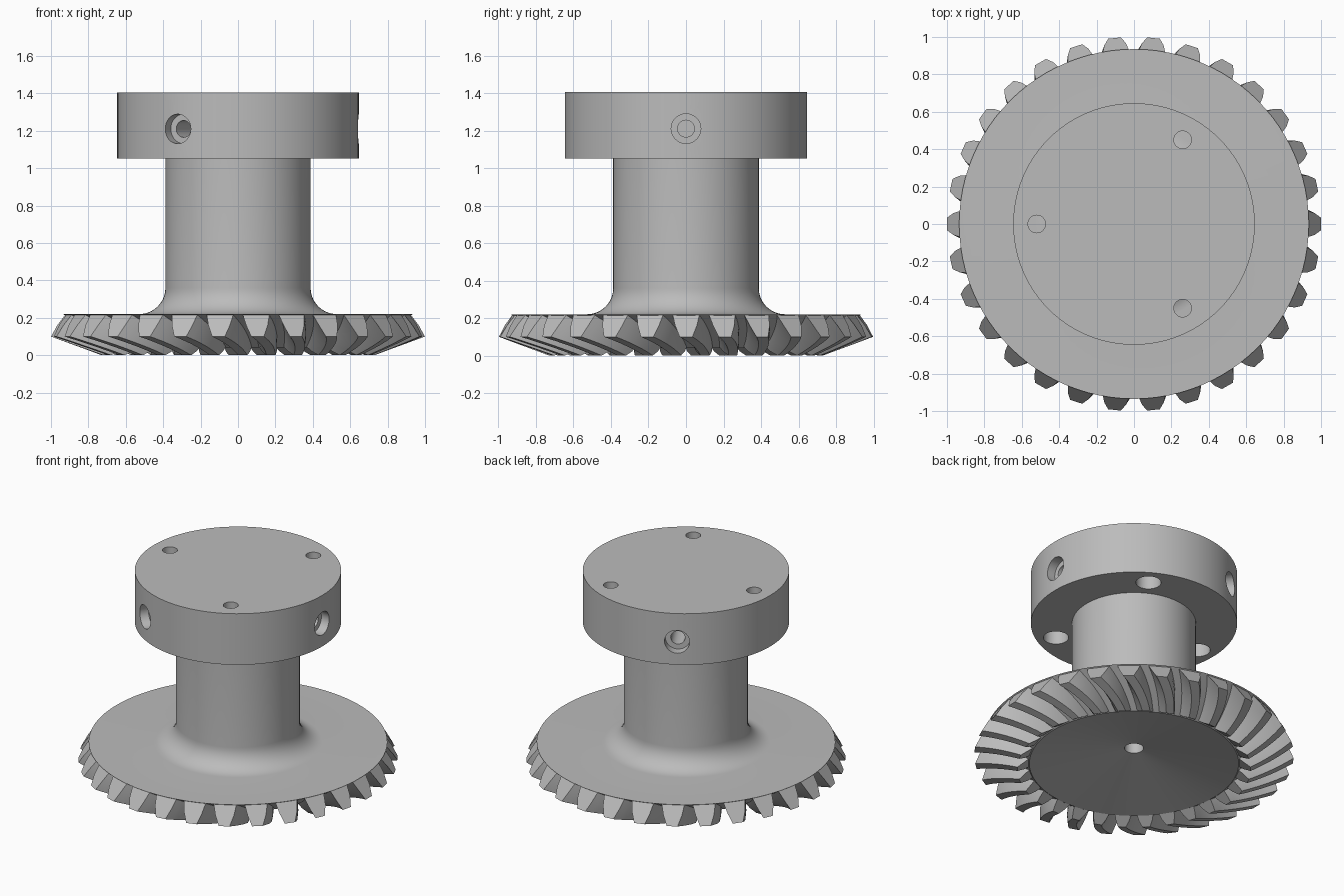
import bpy, bmesh, math
from mathutils import Matrix, Vector

cube = bpy.data.objects.get("Cube")
if cube:
    bpy.data.objects.remove(cube, do_unlink=True)

steel = bpy.data.materials.new("grey steel")
steel.use_nodes = True
colour = (0.5, 0.5, 0.5, 1)
steel.diffuse_color = colour
steel.node_tree.nodes["Principled BSDF"].inputs["Base Color"].default_value = colour

TEETH = 30
TWIST = math.radians(8)


def finish(name, bm):
    bmesh.ops.recalc_face_normals(bm, faces=bm.faces)
    mesh = bpy.data.meshes.new(name)
    bm.to_mesh(mesh)
    bm.free()
    mesh.materials.append(steel)
    obj = bpy.data.objects.new(name, mesh)
    bpy.context.collection.objects.link(obj)
    return obj


def smooth(obj, angle=30):
    bpy.ops.object.select_all(action='DESELECT')
    obj.select_set(True)
    bpy.context.view_layer.objects.active = obj
    bpy.ops.object.shade_smooth_by_angle(angle=math.radians(angle))


def lathe(name, profile, steps=96):
    bm = bmesh.new()
    verts = [bm.verts.new((r, 0, z)) for r, z in profile]
    edges = [bm.edges.new(pair) for pair in zip(verts, verts[1:])]
    bmesh.ops.spin(bm, geom=verts + edges, cent=(0, 0, 0), axis=(0, 0, 1),
                   angle=math.tau, steps=steps, use_merge=False)
    bmesh.ops.remove_doubles(bm, verts=bm.verts, dist=1e-4)
    return finish(name, bm)


def cylinder(bm, radius, start, end, segments=32):
    start, end = Vector(start), Vector(end)
    axis = end - start
    place = Matrix.Translation((start + end) / 2) @ axis.to_track_quat('Z', 'Y').to_matrix().to_4x4()
    bmesh.ops.create_cone(bm, cap_ends=True, segments=segments, radius1=radius,
                          radius2=radius, depth=axis.length, matrix=place)


# Gear body and shaft: blind bore, dished underside, root cone, fillet, shaft
fillet = [(0.528 - 0.14 * math.sin(a), 0.36 - 0.14 * math.cos(a))
          for a in [math.pi / 2 * i / 10 for i in range(11)]]
body = lathe("gear_body_and_shaft",
             [(0, 0.4), (0.06, 0.4), (0.06, 0.15), (0.655, 0.04), (0.935, 0.22)]
             + fillet + [(0.388, 1.06), (0, 1.06)])
smooth(body)

# Spiral bevel teeth: sections swept from the heel to the toe
# Each level holds heel and toe (radius, height) and the heel half width
LEVELS = [((0.925, 0.219), (0.655, 0.05), 0.072),
          ((0.968, 0.16), (0.692, 0.022), 0.058),
          ((1.0, 0.1), (0.73, 0.0), 0.034)]
SECTIONS = 9
bm = bmesh.new()
for k in range(TEETH):
    rings = []
    for i in range(SECTIONS):
        t = i / (SECTIONS - 1)
        turn = math.tau * k / TEETH + TWIST * (1.25 * t - 0.25 * t * t)
        ring = []
        for side, levels in ((1, LEVELS), (-1, LEVELS[::-1])):
            for heel, toe, half in levels:
                r, z = Vector(heel).lerp(Vector(toe), t)
                a = turn + side * half * (1 - 0.28 * t) / r
                ring.append(bm.verts.new((r * math.cos(a), r * math.sin(a), z)))
        rings.append(ring)
    for one, two in zip(rings, rings[1:]):
        for j in range(len(one)):
            n = (j + 1) % len(one)
            bm.faces.new((one[j], one[n], two[n], two[j]))
    bm.faces.new(rings[0])
    bm.faces.new(rings[-1][::-1])
smooth(finish("spiral_teeth", bm), 25)

# Collar on top of the shaft
bm = bmesh.new()
cylinder(bm, 0.646, (0, 0, 1.052), (0, 0, 1.405), 96)
collar = finish("collar", bm)

# Stepped holes: three from below and three around the side
narrow, wide = bmesh.new(), bmesh.new()
for i in range(3):
    a = math.tau * i / 3
    out = Vector((math.cos(a), math.sin(a), 0))
    hub = Vector((0, 0, 1.21))
    cylinder(narrow, 0.045, hub + out * 0.32, hub + out * 0.8)
    cylinder(wide, 0.079, hub + out * 0.582, hub + out * 0.8)
    post = Matrix.Rotation(math.pi / 3, 3, 'Z') @ out * 0.52
    up = Vector((0, 0, 1))
    cylinder(narrow, 0.047, post + up * 0.95, post + up * 1.5)
    cylinder(wide, 0.079, post + up * 0.95, post + up * 1.2)

for name, bm in (("narrow_hole_cutter", narrow), ("wide_hole_cutter", wide)):
    cutter = finish(name, bm)
    cutter.hide_render = True
    cut = collar.modifiers.new(name, 'BOOLEAN')
    cut.operation = 'DIFFERENCE'
    cut.solver = 'EXACT'
    cut.object = cutter
    bpy.context.view_layer.objects.active = collar
    bpy.ops.object.modifier_apply(modifier=name)
    bpy.data.objects.remove(cutter, do_unlink=True)
smooth(collar)
